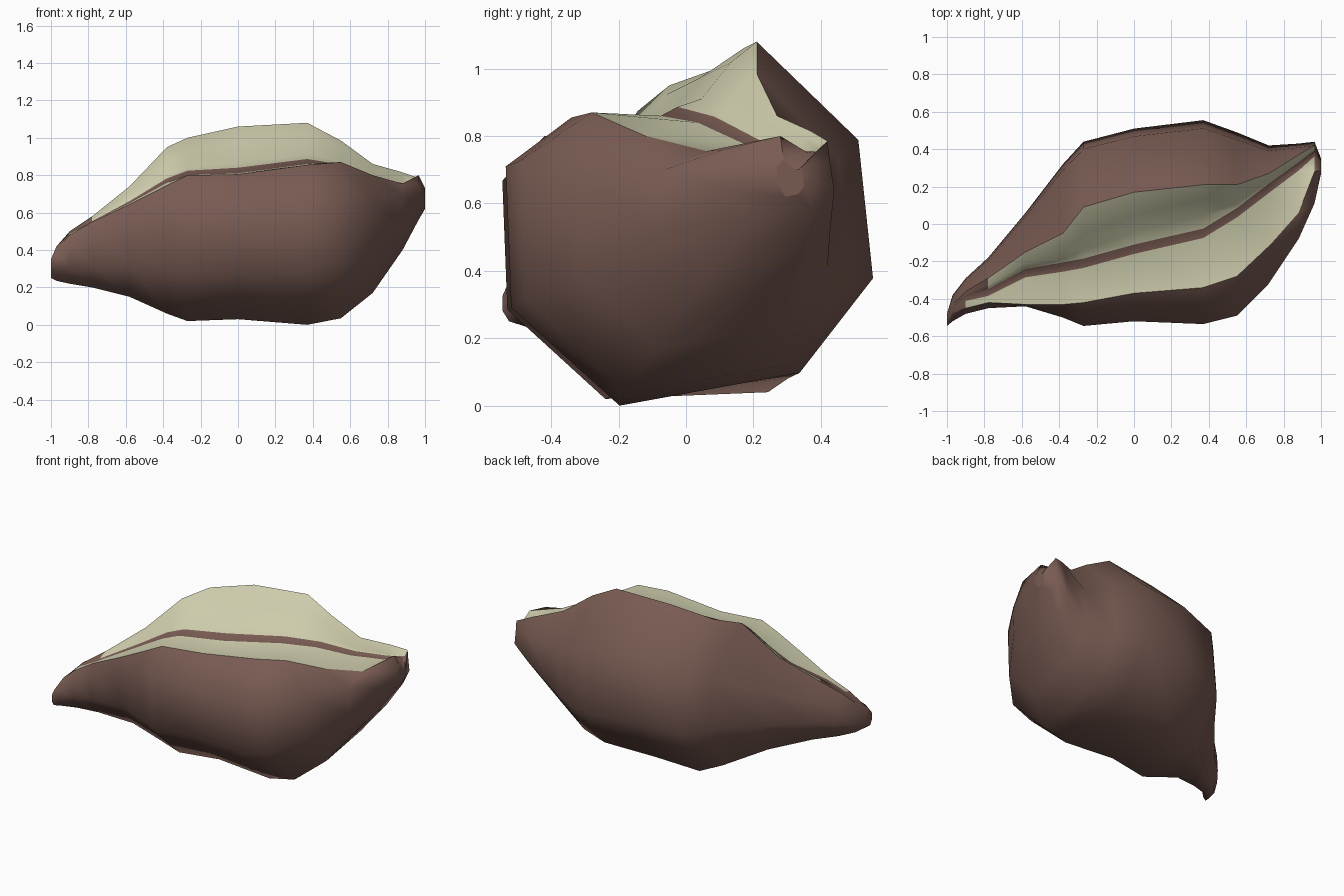
import bpy, bmesh

if "Cube" in bpy.data.objects:
    bpy.data.objects.remove(bpy.data.objects["Cube"])


def material(name, rgb):
    m = bpy.data.materials.new(name)
    m.diffuse_color = (*rgb, 1)
    m.use_nodes = True
    m.node_tree.nodes["Principled BSDF"].inputs["Base Color"].default_value = m.diffuse_color
    return m


brown = material("brown shell", (0.19, 0.105, 0.085))
tan = material("pale tan lining", (0.61, 0.60, 0.41))

# Stations along the shell:
# x, front y, back y, bottom z, crest y, z, groove y, z, front lip y, z
STATIONS = [
    (-1.00, -.545, -.48, .25, -.50, .35, -.515, .35, -.53, .34),
    (-0.97, -.52, -.38, .235, -.43, .42, -.455, .42, -.48, .41),
    (-0.90, -.48, -.29, .22, -.36, .50, -.395, .49, -.45, .48),
    (-0.78, -.45, -.18, .20, -.29, .58, -.36, .55, -.42, .55),
    (-0.58, -.44, .06, .15, -.15, .74, -.26, .65, -.43, .645),
    (-0.38, -.50, .32, .06, -.05, .95, -.23, .76, -.43, .745),
    (-0.27, -.545, .44, .02, .09, 1.0, -.21, .80, -.42, .80),
    (0.00, -.52, .51, .03, .17, 1.06, -.135, .81, -.37, .805),
    (0.37, -.535, .555, .00, .21, 1.08, -.05, .86, -.34, .855),
    (0.55, -.49, .49, .035, .21, .985, .06, .84, -.28, .87),
    (0.72, -.32, .42, .17, .27, .86, .19, .78, -.12, .80),
    (0.88, -.08, .43, .40, .37, .815, .31, .75, .06, .755),
    (0.965, .11, .44, .56, .42, .785, .38, .75, .28, .80),
    (1.00, .27, .35, .62, .345, .71, .33, .70, .29, .73),
]


def section(s):
    """Closed ring: lip, outer octagon, crest, then the aperture back to the lip."""
    x, y0, y1, z0, cy, cz, gy, gz, ly, lz = s
    w, hf, hb = y1 - y0, lz - z0, cz - z0
    g = min(0.025, (gy - ly) * 0.45, (cy - gy) * 0.45)
    dy, dz = cy - gy, cz - gz
    t = min(max((x + .35) / .7, 0), 1)      # steep step drifts towards the crest
    back_floor = min(max(.05 + .11 * x, .015), .09)
    ring = [
        (ly, lz),
        (y0, z0 + .83 * hf),
        (y0 + .015 * w, z0 + .34 * hf),
        (y0 + .31 * w, z0),
        (y0 + .80 * w, z0 + back_floor * hb),
        (y1, z0 + .35 * hb),
        (y1 - .04 * w, z0 + .73 * hb),
        (cy, cz),
        (gy + (.48 + .22 * t) * dy, gz + (.60 + .12 * t) * dz),
        (gy + (.22 + .15 * t) * dy, gz + .23 * dz),
        (gy + min(g, (.18 + .15 * t) * dy), gz + .12 * dz),
        (gy - g, gz),
    ]
    return [(x, y, z) for y, z in ring]


N, CREST, GROOVE = 12, 7, 10
bm = bmesh.new()
rings = [[bm.verts.new(p) for p in section(s)] for s in STATIONS]

# Loft the shell; the aperture columns are tan apart from the groove stripe
for i in range(len(rings) - 1):
    a, b = rings[i], rings[i + 1]
    for j in range(N):
        k = (j + 1) % N
        f = bm.faces.new((a[j], b[j], b[k], a[k]))
        f.smooth = True
        x = STATIONS[i][0]
        front_lining = j > GROOVE and x > -0.92
        back_lining = CREST <= j < GROOVE and x > -0.80
        f.material_index = int((front_lining or back_lining) and i < len(rings) - 2)
for r in (rings[0], rings[-1]):
    bm.faces.new(r)

# Crisp crest, lip and ends
for i in range(len(rings) - 1):
    for j in (0, CREST):
        bm.edges.get((rings[i][j], rings[i + 1][j])).smooth = False
for f in bm.faces:
    if len(f.verts) == N:
        for e in f.edges:
            e.smooth = False
bmesh.ops.recalc_face_normals(bm, faces=bm.faces)

mesh = bpy.data.meshes.new("shell")
bm.to_mesh(mesh)
bm.free()
mesh.materials.append(brown)
mesh.materials.append(tan)
shell = bpy.data.objects.new("shell", mesh)
bpy.context.collection.objects.link(shell)
